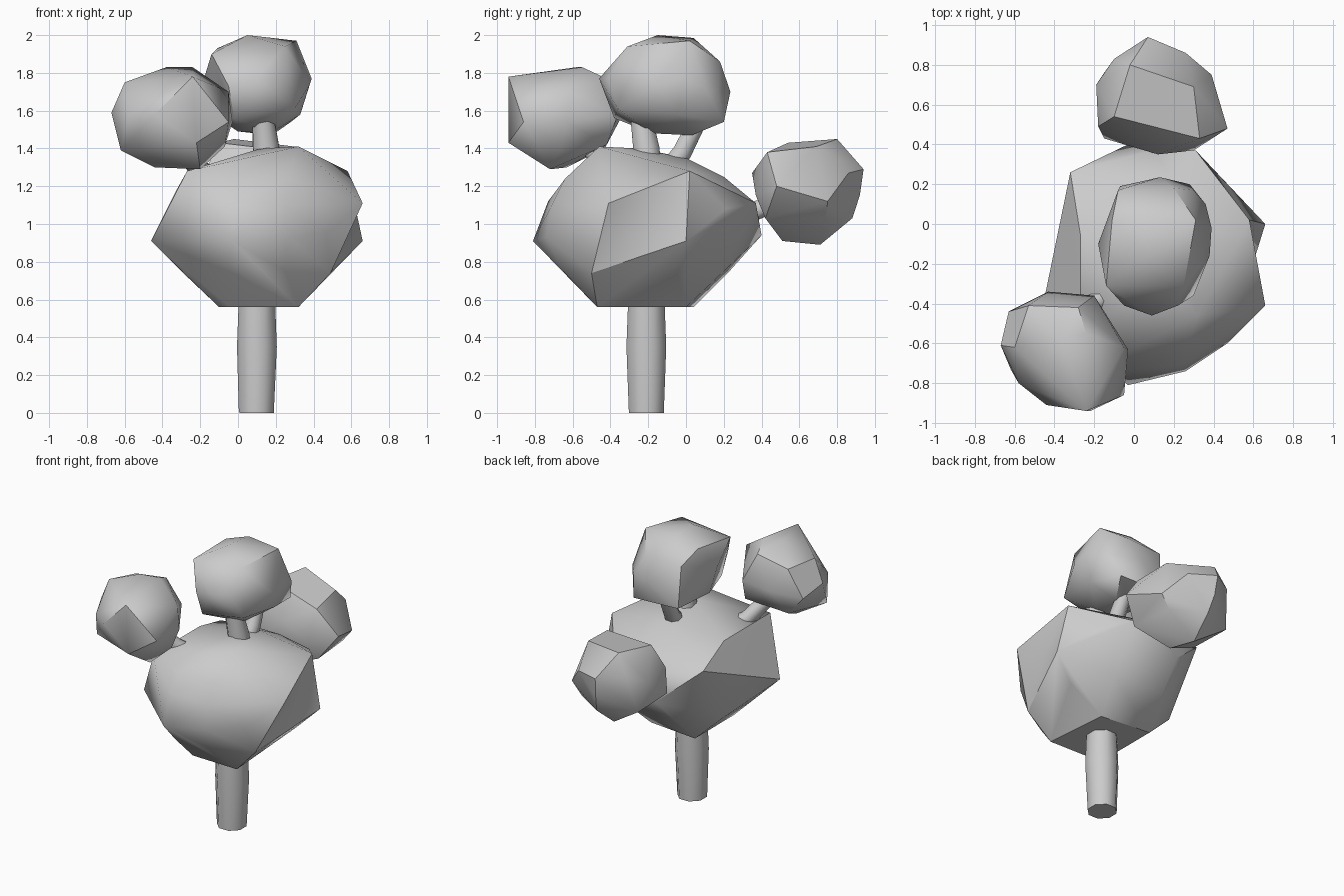
import bpy, bmesh, math
from mathutils import Vector


def finish(name, bm, angle):
    bmesh.ops.recalc_face_normals(bm, faces=bm.faces)
    me = bpy.data.meshes.new(name)
    bm.to_mesh(me)
    bm.free()
    ob = bpy.data.objects.new(name, me)
    bpy.context.collection.objects.link(ob)
    bpy.ops.object.select_all(action='DESELECT')
    ob.select_set(True)
    bpy.context.view_layer.objects.active = ob
    bpy.ops.object.shade_smooth_by_angle(angle=math.radians(angle))


def clump(name, pts, dents=()):
    """Faceted foliage: convex hull around corner points, then optional
    dents that pull the hull edge nearest to a point onto that point."""
    bm = bmesh.new()
    for p in pts:
        bm.verts.new(p)
    res = bmesh.ops.convex_hull(bm, input=bm.verts)
    junk = {v for v in res['geom_interior'] + res['geom_unused']
            if isinstance(v, bmesh.types.BMVert)}
    bmesh.ops.delete(bm, geom=list(junk), context='VERTS')
    for d in map(Vector, dents):
        edge = min(bm.edges, key=lambda e: ((e.verts[0].co + e.verts[1].co) / 2 - d).length)
        _, v = bmesh.utils.edge_split(edge, edge.verts[0], .5)
        v.co = d
        near = {v} | {e.other_vert(v) for e in v.link_edges}
        for f in list(v.link_faces):
            bmesh.utils.face_split(f, v, next(w for w in f.verts if w not in near))
    finish(name, bm, 40)


def limb(name, path, radii, sides=8):
    """Tapered tube along a path, capped at both ends."""
    bm = bmesh.new()
    path = [Vector(p) for p in path]
    rings = []
    for i, (p, r) in enumerate(zip(path, radii)):
        d = path[min(i + 1, len(path) - 1)] - path[max(i - 1, 0)]
        q = Vector((0, 0, 1)).rotation_difference(d)
        rings.append([bm.verts.new(p + q @ Vector((
            r * math.cos(math.tau * (k + .5) / sides),
            r * math.sin(math.tau * (k + .5) / sides), 0)))
            for k in range(sides)])
    for a, b in zip(rings, rings[1:]):
        for k in range(sides):
            n = (k + 1) % sides
            bm.faces.new((a[k], a[n], b[n], b[k]))
    bm.faces.new(rings[0][::-1])
    bm.faces.new(rings[-1])
    finish(name, bm, 48)


# Trunk and branches
limb("trunk", [(.097, -.21, 0), (.1, -.21, .35), (.1, -.21, .7)], [.1, .114, .1])
limb("top_branch", [(.15, -.2, 1.2), (.15, -.21, 1.4), (.13, -.24, 1.58)], [.085, .075, .06])
limb("rear_top_branch", [(.13, -.12, 1.25), (.13, -.02, 1.38), (.12, .07, 1.56)], [.06, .055, .05])
limb("left_branch", [(-.08, -.32, 1.2), (-.21, -.41, 1.29), (-.3, -.52, 1.42)], [.06, .055, .05])
limb("back_branch", [(.11, .2, .98), (.11, .34, 1.06), (.11, .5, 1.12)], [.06, .055, .05])

# Large main canopy
clump("main_canopy", [
    (-.1, -.4, .56), (-.04, -.46, .56), (.32, -.47, .56), (.28, .0, .56), (-.1, .04, .56),
    (-.3, -.36, .75), (-.05, -.65, .75), (.25, -.65, .75), (.49, -.5, .74), (.5, -.05, .75),
    (.33, .2, .75), (-.05, .23, .75), (-.3, .0, .75),
    (-.46, -.42, .91), (-.03, -.81, .91), (.26, -.74, .93),
    (.47, -.6, .95), (.66, -.41, 1.11), (-.03, .4, .94), (.31, .37, 1.11),
    (.66, 0, .91), (-.32, .26, 1.19), (-.36, 0, 1.08),
    (-.03, -.73, 1.12), (.25, -.71, 1.1), (.46, .21, 1.08), (.1, .37, 1.11),
    (-.27, -.58, 1.28), (-.03, -.64, 1.24), (.26, -.64, 1.24), (.5, -.43, 1.25),
    (-.27, -.05, 1.28), (.58, .02, 1.28), (.2, .2, 1.25), (-.05, .2, 1.25),
    (.32, -.46, 1.41), (.12, -.25, 1.4), (.15, 0, 1.35)],
    dents=[(.595, -.21, 1.0)])

# Three smaller foliage balls
clump("top_foliage", [
    (-.14, -.31, 1.9), (.05, -.15, 2), (.06, .04, 1.985), (.25, -.31, 1.94), (.31, .02, 1.97),
    (-.11, .02, 1.93), (-.08, .17, 1.85), (.2, .18, 1.86), (.09, -.46, 1.77),
    (.22, -.41, 1.77), (-.05, -.41, 1.73), (.36, .1, 1.72), (.3, .17, 1.7),
    (.39, -.02, 1.77), (.38, -.16, 1.74), (-.18, -.1, 1.77), (.13, .235, 1.7),
    (-.02, -.38, 1.56), (.3, -.36, 1.61), (.28, .2, 1.54), (-.07, .19, 1.55),
    (.33, -.05, 1.58), (-.12, -.1, 1.57), (.18, .03, 1.47), (0, -.14, 1.49), (.17, -.18, 1.48)])

clump("left_foliage", [
    (-.6, -.62, 1.75), (-.24, -.94, 1.78), (-.05, -.62, 1.7), (-.28, -.42, 1.77),
    (-.53, -.41, 1.73), (-.38, -.58, 1.83), (-.24, -.55, 1.83), (-.67, -.61, 1.59),
    (-.58, -.8, 1.57), (-.44, -.91, 1.58), (-.05, -.86, 1.54), (-.03, -.63, 1.54),
    (-.43, -.34, 1.57), (-.2, -.36, 1.58), (-.63, -.44, 1.53), (-.62, -.73, 1.39),
    (-.22, -.94, 1.43), (-.07, -.66, 1.41), (-.52, -.43, 1.4), (-.18, -.42, 1.42),
    (-.2, -.72, 1.29), (-.44, -.63, 1.3)])

clump("back_foliage", [
    (-.02, .8, 1.45), (.3, .69, 1.41), (-.1, .54, 1.43), (.33, .43, 1.38),
    (.12, .35, 1.27), (.07, .94, 1.29), (.26, .86, 1.27), (.39, .75, 1.12),
    (.47, .48, 1.2), (.3, .37, 1.15), (-.18, .49, 1.27), (-.19, .7, 1.25),
    (-.1, .83, 1.3), (.08, .92, 1.15), (.1, .88, 1.03), (-.15, .76, 1.04),
    (-.15, .43, 1.05), (.35, .42, 1.03), (.32, .74, 1.03), (.08, .71, .89), (.12, .51, .91)])
